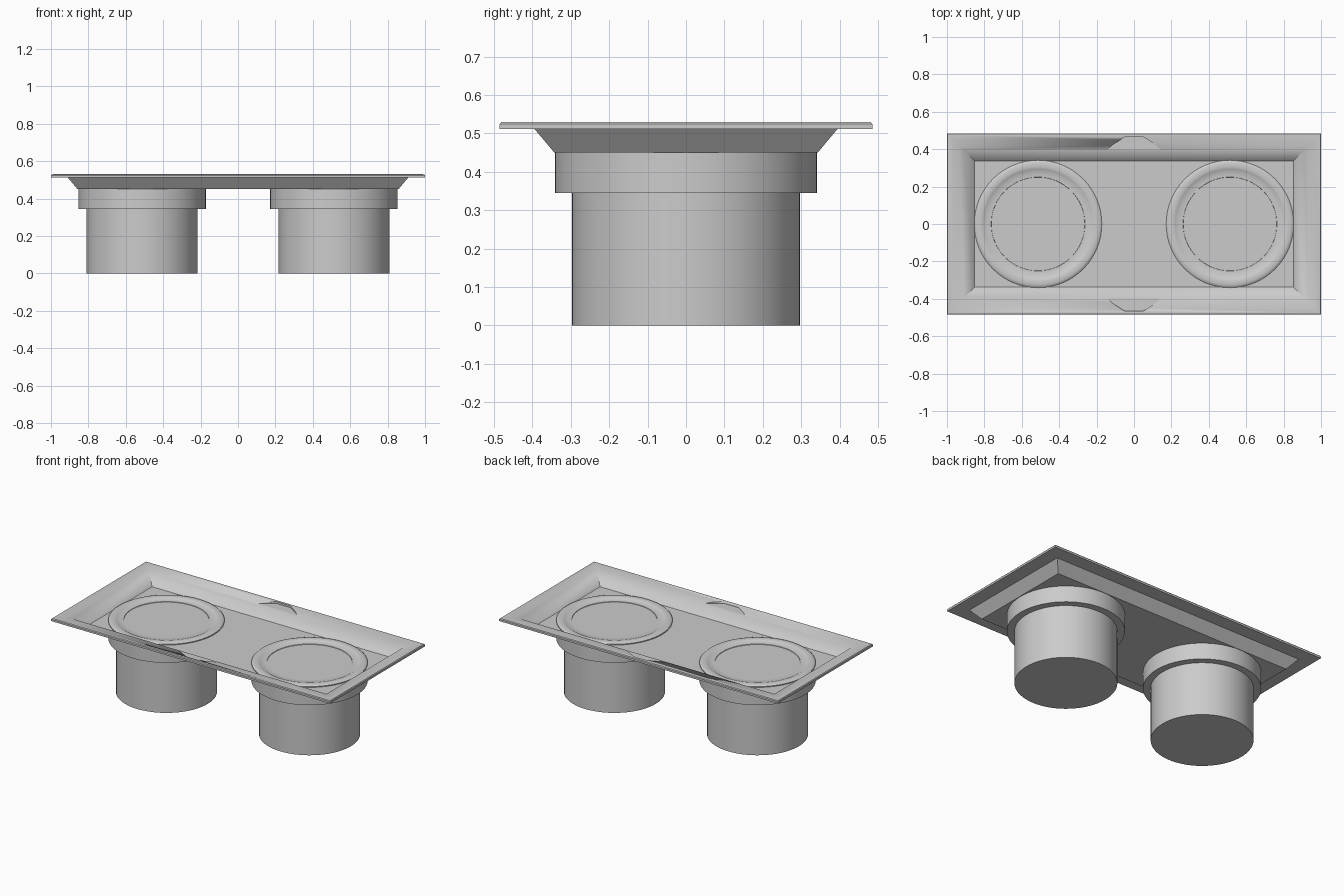
import bpy, bmesh, math

if "Cube" in bpy.data.objects:
    bpy.data.objects.remove(bpy.data.objects["Cube"])


def finish(name, bm, angle=35):
    bmesh.ops.remove_doubles(bm, verts=bm.verts, dist=1e-5)
    bmesh.ops.recalc_face_normals(bm, faces=bm.faces)
    me = bpy.data.meshes.new(name)
    bm.to_mesh(me)
    bm.free()
    ob = bpy.data.objects.new(name, me)
    bpy.context.collection.objects.link(ob)
    bpy.ops.object.select_all(action='DESELECT')
    ob.select_set(True)
    bpy.context.view_layer.objects.active = ob
    bpy.ops.object.shade_smooth_by_angle(angle=math.radians(angle))
    return ob


def bridge(bm, loops):
    for a, b in zip(loops, loops[1:]):
        n = len(a)
        for i in range(n):
            j = (i + 1) % n
            bm.faces.new((a[i], a[j], b[j], b[i]))
    bm.faces.new(loops[0])
    bm.faces.new(loops[-1])


def rect_shell(name, profile):
    # profile: inset from the outer rim, height
    bm = bmesh.new()
    loops = []
    for d, z in profile:
        x, y = 1 - d, 0.485 - d
        loops.append([bm.verts.new((sx * x, sy * y, z))
                      for sx, sy in ((-1, -1), (1, -1), (1, 1), (-1, 1))])
    bridge(bm, loops)
    return finish(name, bm)


def lathe(name, profile, cx, n=64):
    bm = bmesh.new()
    loops = [[bm.verts.new((cx + r * math.cos(2 * math.pi * i / n),
                            r * math.sin(2 * math.pi * i / n), z))
              for i in range(n)] for r, z in profile]
    bridge(bm, loops)
    return finish(name, bm)


# Rectangular tray: underside, rolled rim, sloped inside, sunken floor
tray = rect_shell("tray", [
    (0.142, 0.45), (0.09, 0.512), (0.0, 0.512), (0.0, 0.524), (0.004, 0.529),
    (0.012, 0.53), (0.035, 0.528), (0.065, 0.523), (0.09, 0.516), (0.148, 0.46)])

# Shallow thumb notches in the two long rims
for s in (-1, 1):
    bm = bmesh.new()
    outline = [(-0.16, 0.38), (0.16, 0.38), (0.12, 0.42), (0.05, 0.465), (-0.05, 0.465), (-0.12, 0.42)]
    bridge(bm, [[bm.verts.new((x, s * y, z)) for x, y in outline] for z in (0.517, 0.56)])
    cutter = finish("notch_cutter", bm)
    cutter.hide_render = True
    mod = tray.modifiers.new("notch", 'BOOLEAN')
    mod.operation = 'DIFFERENCE'
    mod.object = cutter
    bpy.context.view_layer.objects.active = tray
    bpy.ops.object.modifier_apply(modifier=mod.name)
    bpy.data.objects.remove(cutter)

# Two stepped cups with a collar, raised ring and recessed disc
cup = [(0.297, 0.0), (0.297, 0.345), (0.341, 0.345), (0.341, 0.466), (0.335, 0.471),
       (0.325, 0.474), (0.305, 0.474), (0.293, 0.471), (0.285, 0.466),
       (0.251, 0.466), (0.25, 0.463)]
for side, x in (("left", -0.513), ("right", 0.513)):
    lathe(side + "_cup", cup, x)
